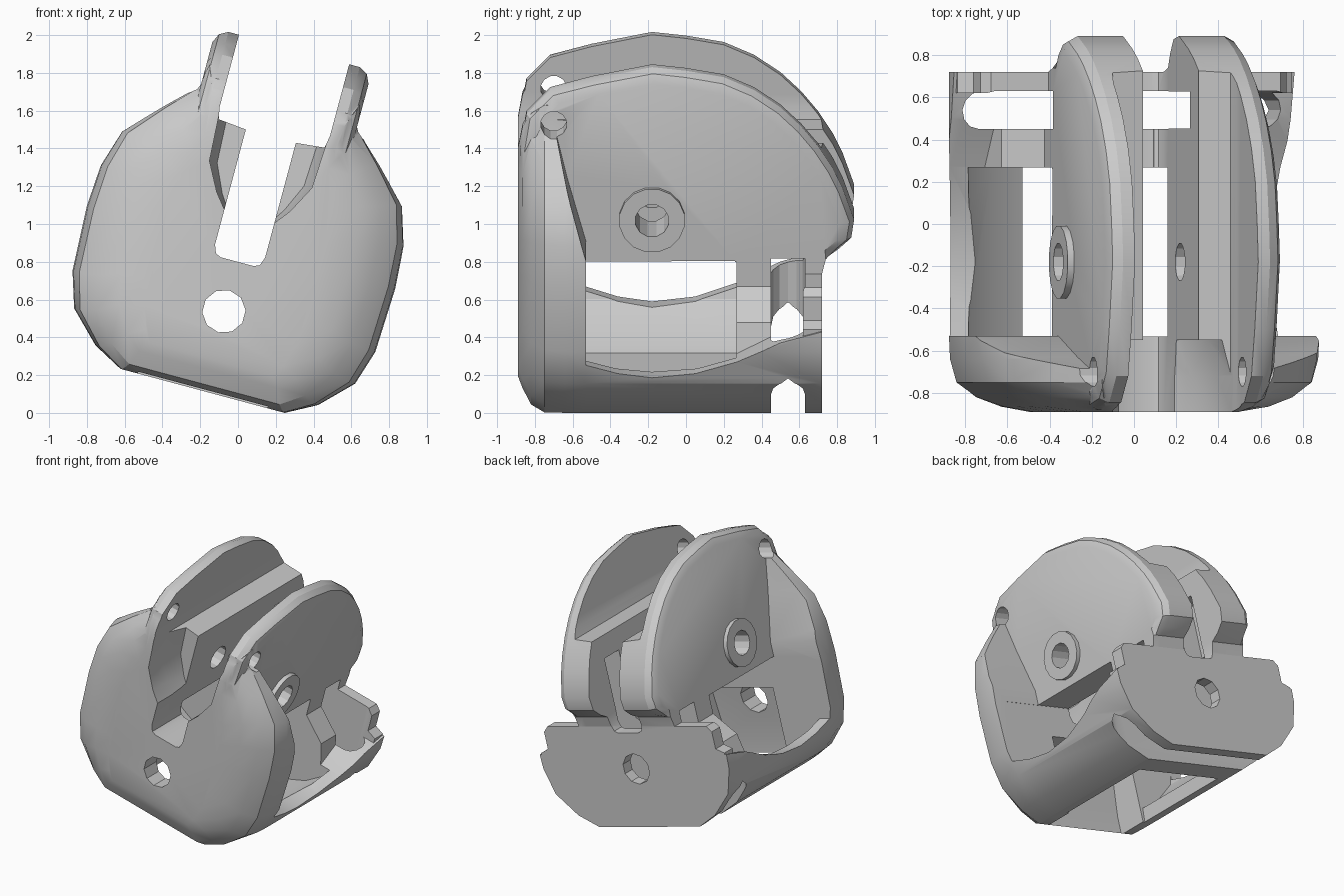
import bpy, bmesh
from math import sin, cos, pi, radians
from mathutils import Vector

if "Cube" in bpy.data.objects:
    bpy.data.objects.remove(bpy.data.objects["Cube"])

S, C = sin(radians(15)), cos(radians(15))


def world(w, y, v):
    """Local frame (w across, v up) is leaned 15 degrees about y."""
    u = w - 0.206
    return Vector((C * u + S * v, y, C * v - S * u))


def loft(name, rings):
    bm = bmesh.new()
    rows = [[bm.verts.new(world(*p)) for p in r] for r in rings]
    n = len(rows[0])
    for a, b in zip(rows, rows[1:]):
        for i in range(n):
            bm.faces.new((a[i], a[(i + 1) % n], b[(i + 1) % n], b[i]))
    bm.faces.new(rows[0])
    bm.faces.new(rows[-1])
    bmesh.ops.recalc_face_normals(bm, faces=bm.faces)
    me = bpy.data.meshes.new(name)
    bm.to_mesh(me)
    bm.free()
    ob = bpy.data.objects.new(name, me)
    bpy.context.collection.objects.link(ob)
    return ob


def mirrored(half):
    return half + [(-w, v) for w, v in reversed(half)]


def along_y(name, pts, y0, y1):
    return loft(name, [[(w, y, v) for w, v in pts] for y in (y0, y1)])


def along_w(name, pts, w0, w1):
    return loft(name, [[(w, y, v) for y, v in pts] for w in (w0, w1)])


def circle(a, b, r, n):
    return [(a + r * cos(2 * pi * (i + .5) / n), b + r * sin(2 * pi * (i + .5) / n)) for i in range(n)]


def combine(ob, other, op):
    m = ob.modifiers.new(op, 'BOOLEAN')
    m.operation, m.object, m.solver = op, other, 'EXACT'
    bpy.context.view_layer.objects.active = ob
    bpy.ops.object.modifier_apply(modifier=m.name)
    bpy.data.objects.remove(other)


# Outer shell: symmetric cross-section with a rounded nose
half = [(.45, .064), (.61, .15), (.77, .31), (.83, .5), (.845, .85), (.83, 1.08),
        (.77, 1.28), (.6, 1.46), (.455, 1.6), (.42, 1.74)]
stations = [(-.89, .24, .236, 1.48), (-.865, .52, .18, 1.61), (-.82, .75, .1, 1.69),
            (-.75, .93, .064, 1.74), (-.64, .99, .064, 1.74), (-.53, 1, .064, 1.74), (.72, 1, .064, 1.74)]
rings = [[(w if abs(w) < .3 else (w / abs(w)) * (.3 + (abs(w) - .3) * k), y,
           lo + (v - .064) * (hi - lo) / 1.676) for w, v in mirrored(half)]
         for y, k, lo, hi in stations]
body = loft("tilted_wheel_bracket", rings)

# Everything behind the front plate is removed down to the dipped side rails
combine(body, along_w("rail_cut", [
    (-.53, .42), (-.36, .37), (-.18, .345), (.05, .37), (.27, .44), (.5, .55), (.9, .66),
    (.9, 2.1), (-.71, 2.1), (-.69, 1.6), (-.63, 1.35), (-.53, 1.0)], -1.2, 1.2), 'DIFFERENCE')

# Rear mounting plate and the block in front of it
combine(body, along_y("rear_plate", mirrored([
    (.7, .3), (.81, .45), (.82, .62), (.75, .65), (.75, .78), (.71, .82)]), .62, .72), 'UNION')
combine(body, along_y("rear_block", mirrored([
    (.5, .15), (.66, .35), (.6, .6), (.4, .775)]), .265, .5), 'UNION')

# Two rounded side walls with a softened outer rim and a pivot boss
wall = [(-.87, .888), (-.88, 1.48), (-.845, 1.68), (-.72, 1.81), (-.5, 1.87), (-.18, 1.935),
        (.0, 1.915), (.2, 1.88), (.36, 1.81), (.5, 1.715), (.61, 1.61), (.7, 1.5), (.78, 1.375),
        (.83, 1.27), (.89, 1.1), (.875, 1.0), (.81, .94), (.74, .9), (.72, .82), (.72, .1), (.26, .1),
        (.26, .89), (-.6, .888)]


def rim(y, v, d):
    if v < .93:
        return (y, v)
    r = Vector((y + .05, v - 1.05))
    r *= 1 - d / r.length
    return (r.x - .05, r.y + 1.05)


for s in (-1, 1):
    steps = [(.1, 0), (.36, 0), (.405, .025), (.428, .075)]
    side = loft("side_wall", [[(s * w, *rim(y, v, d)) for y, v in wall] for w, d in steps])
    combine(body, side, 'UNION')
    combine(body, along_w("pivot_boss", circle(-.18, 1.12, .175, 16), s * .38, s * .46), 'UNION')

# Central slot with wider channel above the ledges, flared at the nose
combine(body, along_y("slot_cut", mirrored([
    (.09, .772), (.12, .785), (.137, .83), (.137, 1.46), (.29, 1.475), (.302, 1.54), (.302, 2.2)]),
    -1.2, 1.2), 'DIFFERENCE')
combine(body, loft("nose_flare_cut", [
    [(w * k, y, v) for w, v in mirrored([(.12, 1.0), (.2, 1.1), (.28, 1.25), (.3, 1.6)])]
    for y, k in ((-1.1, 1), (-.72, 1), (-.55, .85))]), 'DIFFERENCE')

# Open underside between the rails, and the hollow running forward into the nose
combine(body, along_y("underside_cut", mirrored([
    (.36, -.1), (.38, .17), (.55, .25), (.7, .38), (.74, .5), (.74, .886)]), -.532, .268), 'DIFFERENCE')
combine(body, along_w("nose_hollow_cut", [
    (-.5, -.1), (-.77, -.1), (-.77, .2), (-.72, .62), (-.5, .66)], -.355, .355), 'DIFFERENCE')

# Rounded gap between rear block and rear plate, reaching up inside the slot
gap = []
for sx, a0 in ((1, -90), (-1, 90)):
    for i in range(7):
        a = radians(a0 + 30 * i)
        gap.append((sx * .69 + .09 * cos(a), .54 + .09 * sin(a)))
combine(body, loft("rear_gap_cut", [[(w, y, v) for w, y in gap] for v in (-.2, .905)]), 'DIFFERENCE')
combine(body, along_w("rear_gap_top_cut", [
    (.452, .85), (.628, .85), (.628, 1.3), (.452, 1.3)], -.29, .29), 'DIFFERENCE')

# Bolt hole front to back, pivot hole and ear pin holes side to side
combine(body, along_y("bolt_hole", circle(0, .5, .115, 10), -1.2, 1.2), 'DIFFERENCE')
combine(body, along_w("pivot_hole", circle(-.18, 1.12, .09, 12), -1.2, 1.2), 'DIFFERENCE')
combine(body, along_w("ear_hole", circle(-.7, 1.64, .07, 12), -1.2, 1.2), 'DIFFERENCE')

# Centre on the origin, standing on the ground
vs = body.data.vertices
mid = [(min(v.co[i] for v in vs) + max(v.co[i] for v in vs)) / 2 for i in range(3)]
low = min(v.co.z for v in vs)
for v in vs:
    v.co -= Vector((mid[0], mid[1], low))
bpy.ops.object.select_all(action='DESELECT')
body.select_set(True)
bpy.context.view_layer.objects.active = body
bpy.ops.object.shade_smooth_by_angle(angle=radians(28))
